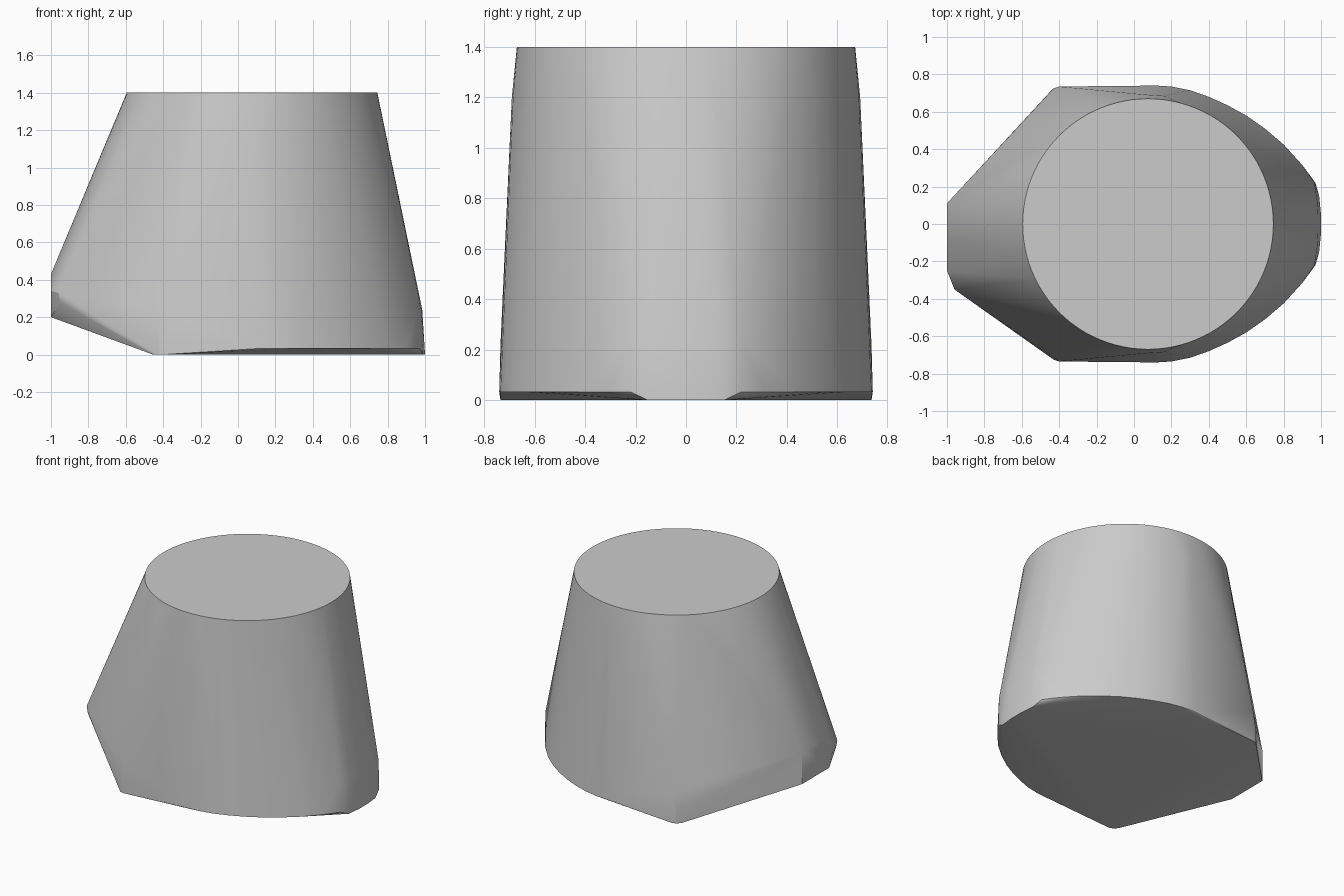
import bpy, bmesh, math

cube = bpy.data.objects.get("Cube")
if cube:
    bpy.data.objects.remove(cube, do_unlink=True)

grey = bpy.data.materials.new("light_grey")
grey.use_nodes = True
colour = (0.6, 0.6, 0.6, 1)
grey.diffuse_color = colour
grey.node_tree.nodes["Principled BSDF"].inputs["Base Color"].default_value = colour


def both_sides(points):
    return [(x, s * y, z) for x, y, z in points for s in (-1, 1)]


# Round flat top
points = [(0.075 + 0.67 * math.cos(a), 0.67 * math.sin(a), 1.4)
          for a in (math.tau * i / 96 for i in range(96))]

# Shoulders, slightly wider than the top
points += both_sides([(0.08, 0.69, 1.2), (0.16, 0.685, 1.2)])

# Curved lower rim on the +x half
rim = [(0.12, 0.74), (0.2, 0.735), (0.3, 0.715), (0.4, 0.68), (0.5, 0.635),
       (0.6, 0.58), (0.7, 0.51), (0.8, 0.425), (0.9, 0.315), (0.97, 0.22)]
points += both_sides([(x, y, 0.033) for x, y in rim])

# Blunt nose at +x and its base
points += both_sides([(0.965, 0.22, 0.24), (0.98, 0.12, 0.24), (0.985, 0.04, 0.24),
                      (0.99, 0.15, 0.0), (1.0, 0.05, 0.0)])

# Rounded lower corners on the -x half
points += both_sides([(-0.4, 0.735, 0.0), (-0.43, 0.725, 0.0), (-0.455, 0.7, 0.0),
                      (-0.4, 0.735, 0.22), (-0.43, 0.725, 0.1)])

# Flat facet at -x with one clipped corner
points += [(-1, 0.11, 0.2), (-1, 0.11, 0.43), (-1, -0.09, 0.43), (-1, -0.25, 0.34),
           (-1, -0.2, 0.2), (-0.96, -0.35, 0.33), (-0.95, -0.35, 0.28)]

# Wrap the sections in one convex body
bm = bmesh.new()
for p in points:
    bm.verts.new(p)
hull = bmesh.ops.convex_hull(bm, input=bm.verts)
loose = {v for v in hull["geom_interior"] + hull["geom_unused"]
         if isinstance(v, bmesh.types.BMVert)}
bmesh.ops.delete(bm, geom=list(loose), context="VERTS")
bmesh.ops.dissolve_limit(bm, angle_limit=math.radians(0.5), verts=bm.verts, edges=bm.edges)
bmesh.ops.recalc_face_normals(bm, faces=bm.faces)
mesh = bpy.data.meshes.new("tapered_body")
bm.to_mesh(mesh)
bm.free()
mesh.materials.append(grey)
body = bpy.data.objects.new("tapered_body", mesh)
bpy.context.collection.objects.link(body)

# Smooth sides, sharp rims
bpy.ops.object.select_all(action="DESELECT")
body.select_set(True)
bpy.context.view_layer.objects.active = body
bpy.ops.object.shade_smooth_by_angle(angle=math.radians(25))
